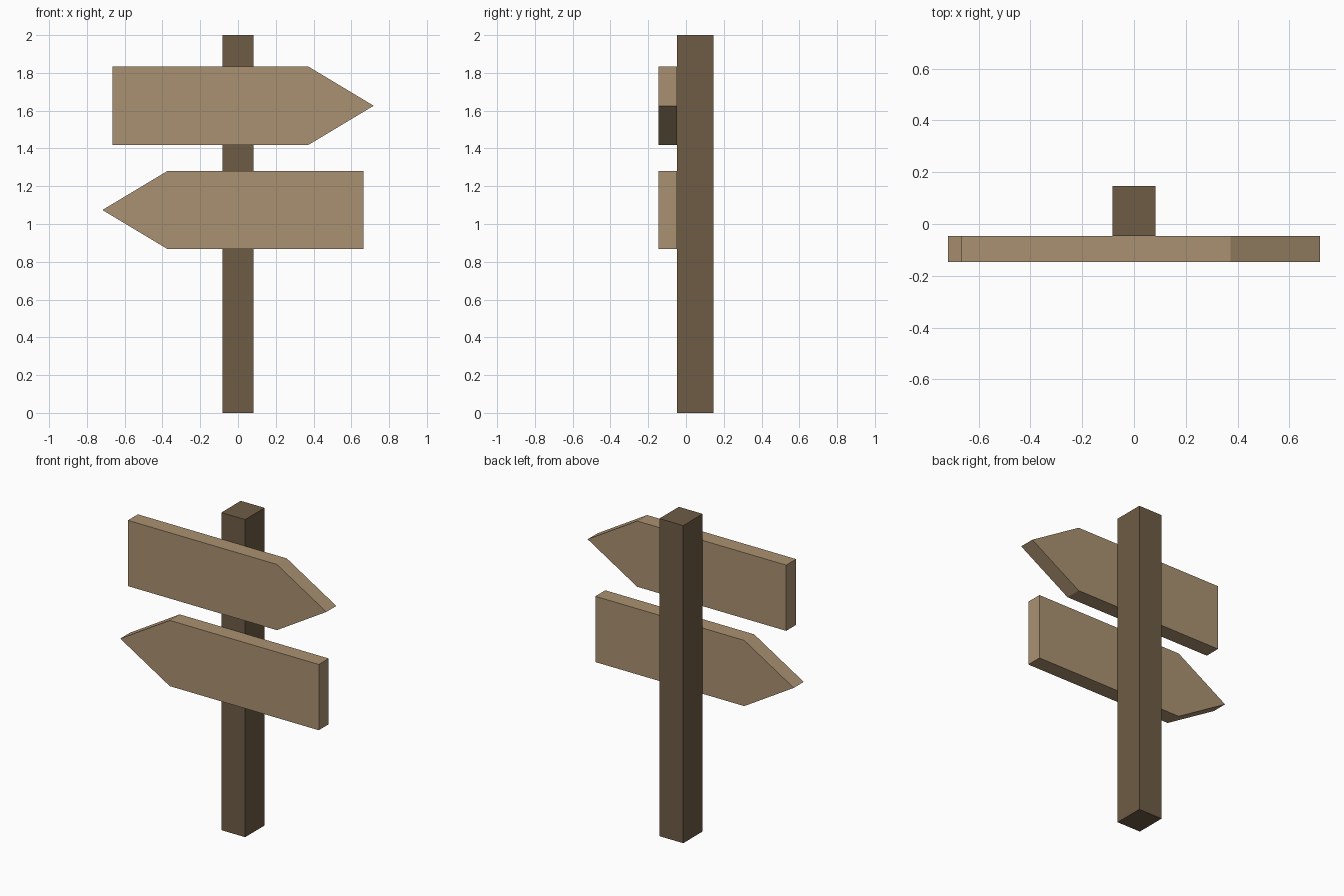
import bpy, bmesh

if "Cube" in bpy.data.objects:
    bpy.data.objects.remove(bpy.data.objects["Cube"])


def material(name, rgb):
    """Flat material from 0-255 sRGB values, converted to linear."""
    lin = [((c / 255 + 0.055) / 1.055) ** 2.4 for c in rgb]
    m = bpy.data.materials.new(name)
    m.diffuse_color = (*lin, 1)
    m.use_nodes = True
    m.node_tree.nodes["Principled BSDF"].inputs["Base Color"].default_value = m.diffuse_color
    return m


def extruded(name, profile, y0, y1, mat):
    """Solid made from an x-z profile extruded from y0 to y1."""
    bm = bmesh.new()
    face = bm.faces.new([bm.verts.new((x, y0, z)) for x, z in profile])
    ext = bmesh.ops.extrude_face_region(bm, geom=[face], use_keep_orig=True)
    verts = [g for g in ext["geom"] if isinstance(g, bmesh.types.BMVert)]
    bmesh.ops.translate(bm, verts=verts, vec=(0, y1 - y0, 0))
    bmesh.ops.recalc_face_normals(bm, faces=bm.faces)
    mesh = bpy.data.meshes.new(name)
    bm.to_mesh(mesh)
    bm.free()
    mesh.materials.append(mat)
    obj = bpy.data.objects.new(name, mesh)
    bpy.context.collection.objects.link(obj)
    return obj


dark_wood = material("dark_wood", (110, 92, 70))
light_wood = material("light_wood", (170, 145, 113))

# Square post
W = 0.083
extruded("post", [(-W, 0), (W, 0), (W, 2), (-W, 2)], -0.047, 0.146, dark_wood)

# Arrow boards on the front of the post, pointing opposite ways
H = 0.207
for name, side, z in (("upper_arrow_board", 1, 1.626), ("lower_arrow_board", -1, 1.074)):
    arrow = [(-0.665, -H), (0.373, -H), (0.718, 0), (0.373, H), (-0.665, H)]
    extruded(name, [(side * x, z + dz) for x, dz in arrow], -0.146, -0.047, light_wood)
